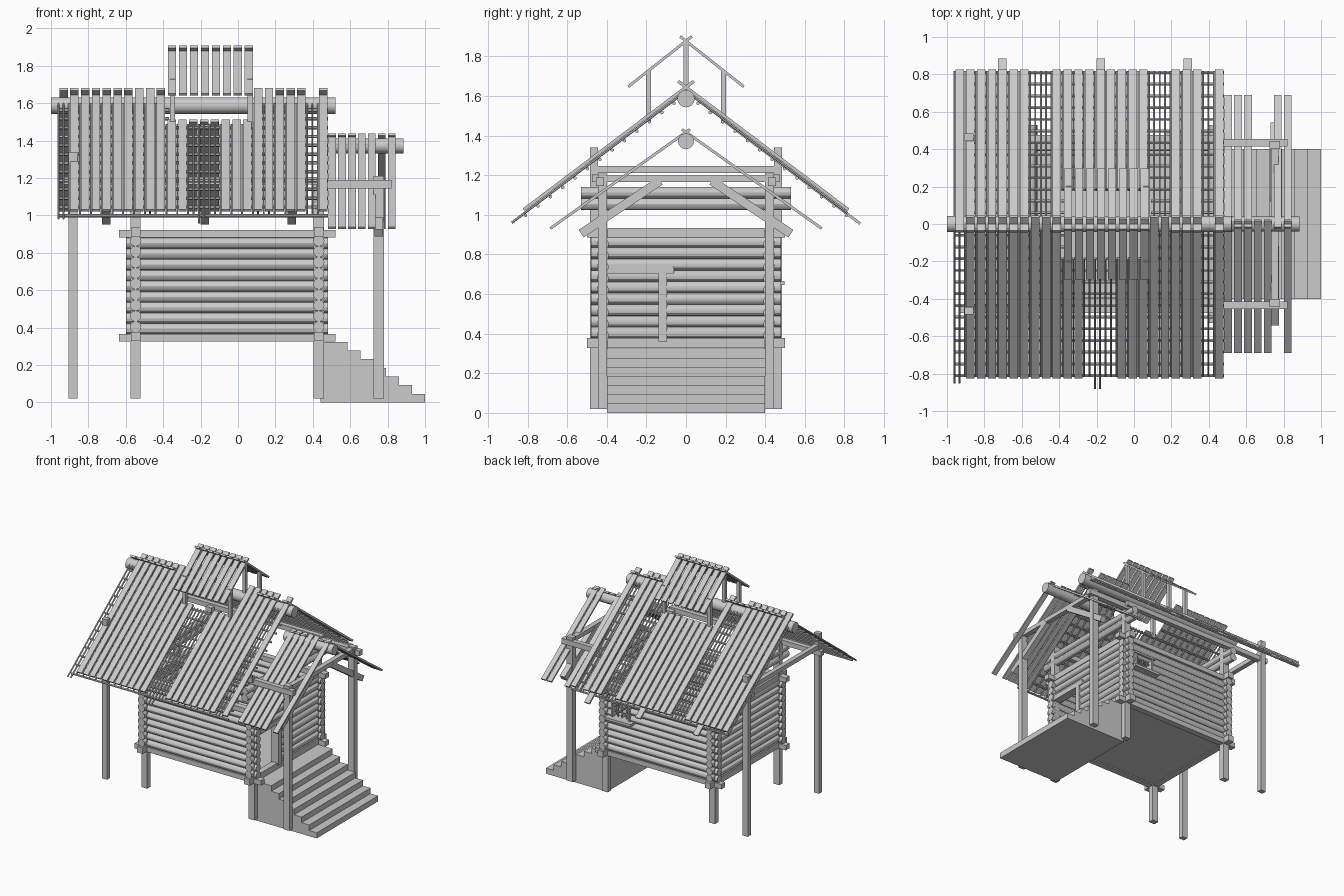
import bpy, bmesh
from mathutils import Vector, Matrix

if "Cube" in bpy.data.objects:
    bpy.data.objects.remove(bpy.data.objects["Cube"])


class Part:
    """Collects boxes, boards and logs into one named object."""
    def __init__(self, name):
        self.name, self.bm = name, bmesh.new()

    def box(self, x0, x1, y0, y1, z0, z1):
        m = Matrix.Translation(((x0 + x1) / 2, (y0 + y1) / 2, (z0 + z1) / 2))
        m = m @ Matrix.Diagonal((x1 - x0, y1 - y0, z1 - z0, 1))
        bmesh.ops.create_cube(self.bm, size=1, matrix=m)

    def board(self, x, a, b, w, t):
        """Board in the plane of constant x, from (y, z) a to b."""
        a, b = Vector((x, *a)), Vector((x, *b))
        d = (b - a).normalized()
        m = Matrix((Vector((1, 0, 0)), d, Vector((1, 0, 0)).cross(d))).transposed().to_4x4()
        m = Matrix.Translation((a + b) / 2) @ m @ Matrix.Diagonal((w, (b - a).length, t, 1))
        bmesh.ops.create_cube(self.bm, size=1, matrix=m)

    def log(self, a, b, r, n=12):
        a, b = Vector(a), Vector(b)
        q = (b - a).to_track_quat('Z', 'Y').to_matrix().to_4x4()
        bmesh.ops.create_cone(self.bm, cap_ends=True, segments=n, radius1=r, radius2=r,
                              depth=(b - a).length, matrix=Matrix.Translation((a + b) / 2) @ q)

    def done(self):
        me = bpy.data.meshes.new(self.name)
        self.bm.to_mesh(me)
        self.bm.free()
        ob = bpy.data.objects.new(self.name, me)
        bpy.context.collection.objects.link(ob)
        bpy.ops.object.select_all(action='DESELECT')
        ob.select_set(True)
        bpy.context.view_layer.objects.active = ob
        bpy.ops.object.shade_smooth_by_angle()


XB, XF, YW = -0.547, 0.432, 0.42     # wall centre lines
SIDES = (-1, 1)

# stairs: one solid stepped block
p = Part("stairs")
prof = [(0.44, 0)]
for i in range(7):
    x = 1.0 - 0.0692 * i
    prof += [(x, 0.0463 * i), (x, 0.0463 * (i + 1))]
prof.append((0.44, 0.324))
f = p.bm.faces.new([p.bm.verts.new((x, -0.4, z)) for x, z in prof])
ext = bmesh.ops.extrude_face_region(p.bm, geom=[f])
bmesh.ops.translate(p.bm, vec=(0, 0.8, 0),
                    verts=[v for v in ext['geom'] if isinstance(v, bmesh.types.BMVert)])
bmesh.ops.recalc_face_normals(p.bm, faces=p.bm.faces)
p.done()

# posts: house corners, rear roof posts, porch posts
p = Part("house_posts")
for x in (XB, XF):
    for s in SIDES:
        p.box(x - 0.027, x + 0.027, s * YW - 0.022, s * YW + 0.022, 0.02, 1.19)
p.done()
p = Part("rear_posts")
for s in SIDES:
    p.box(-0.905, -0.857, s * 0.465 - 0.02, s * 0.465 + 0.02, 0.02, 1.34)
p.box(-0.9, -0.862, -0.485, 0.485, 1.212, 1.248)
p.done()
p = Part("porch_posts")
for s in SIDES:
    p.box(0.725, 0.78, s * 0.422 - 0.022, s * 0.422 + 0.022, 0.02, 1.21)
p.done()

# floor, sill beams and top beams
p = Part("floor")
p.box(XB, XF, -YW, YW, 0.335, 0.36)
p.done()
p = Part("sill_and_top_beams")
for z in (0.325, 0.883):
    for s in SIDES:
        p.box(-0.635, 0.52, s * YW - 0.025, s * YW + 0.025, z, z + 0.04)
    for x in (XB, XF):
        p.box(x - 0.025, x + 0.025, -0.5, 0.5, z + 0.003, z + 0.052)
p.done()

# log walls
pitch, R, N = 0.0575, 0.03, 9
DOOR, WIN = (-0.40, -0.10), (0.20, 0.36)
front, back, rear, entry = (Part(n) for n in
                            ("front_wall", "back_wall", "rear_wall", "entry_wall"))
for i in range(N):
    z = 0.392 + pitch * i
    front.log((-0.60, -YW, z), (0.48, -YW, z), R)
    cuts = [(-0.60, WIN[0]), (WIN[1], 0.48)] if 0.67 < z < 0.79 else [(-0.60, 0.48)]
    for a, b in cuts:
        back.log((a, YW, z), (b, YW, z), R)
    zs = z + 0.012
    rear.log((XB, -0.48, zs), (XB, 0.48, zs), R)
    cuts = [(-0.48, DOOR[0]), (DOOR[1], 0.48)] if zs < 0.71 else [(-0.48, 0.48)]
    for a, b in cuts:
        entry.log((XF, a, zs), (XF, b, zs), R)
for z in (1.055, 1.112):             # gable logs above the open strip
    rear.log((XB, -0.53, z), (XB, 0.53, z), R)
    entry.log((XF, -0.53, z), (XF, 0.53, z), R)
for w in (front, back, rear, entry):
    w.done()

# door frame and barred window
p = Part("door_frame")
p.box(0.40, 0.468, -0.14, -0.095, 0.36, 0.71)
p.box(0.40, 0.468, -0.40, -0.06, 0.705, 0.747)
p.done()
p = Part("window_frame")
p.box(0.16, 0.40, 0.40, 0.497, 0.645, 0.665)
p.box(0.18, 0.38, 0.40, 0.465, 0.785, 0.80)
for x in (0.195, 0.35):
    p.box(x, x + 0.015, 0.40, 0.46, 0.66, 0.79)
for x in (0.24, 0.28, 0.32):
    p.box(x - 0.004, x + 0.004, 0.425, 0.433, 0.66, 0.79)
for z in (0.705, 0.745):
    p.box(0.2, 0.36, 0.425, 0.433, z - 0.004, z + 0.004)
p.done()

# main roof: boards on poles on battens, z = RZ - SL*|y|
RZ, SL = 1.645, 0.755
HOLE = (-0.37, 0.09)                 # smoke opening under the hood


def pt(s, y, off=0.0, rz=RZ, sl=SL):
    return (s * y, rz - sl * y + off)


xs = [-0.9325 + 0.0578 * i for i in range(25)]
gone = {-1: (0, 12, 13, 14, 23), 1: (7, 8, 18, 19, 23)}
p, poles, bat = Part("roof_boards"), Part("roof_poles"), Part("roof_battens")
for s in SIDES:
    for i, x in enumerate(xs):
        hole = HOLE[0] < x < HOLE[1]
        top = 0.185 if hole else -0.04
        if i not in gone[s]:
            p.board(x, pt(s, top), pt(s, 0.82), 0.045, 0.016)
        end = 0.88 if (s < 0 and i == 13) else 0.85 if (s < 0 and i == 0) else 0.815
        for dx in (-0.028, 0.0) if i in gone[s] else (-0.028,):
            a, b = pt(s, max(top, 0.0), -0.02), pt(s, end, -0.02)
            poles.log((x + dx, *a), (x + dx, *b), 0.006, 6)
    for k in range(13):
        y = 0.06 + 0.0625 * k
        runs = [(-0.955, HOLE[0]), (HOLE[1], 0.48)] if y < 0.18 else [(-0.955, 0.48)]
        for a, b in runs:
            bat.log((a, *pt(s, y, -0.036)), (b, *pt(s, y, -0.036)), 0.009, 6)
for x in (-0.705, -0.178, 0.288):    # long hooked rafters at the back
    poles.board(x, pt(1, 0.19, -0.025), pt(1, 0.88, -0.025), 0.046, 0.014)
for q in (p, poles, bat):
    q.done()

# ridge logs and wall plates
p = Part("ridge_logs")
p.log((-1.0, 0, 1.587), (0.52, 0, 1.587), 0.044, 16)
p.log((0.44, 0, 1.372), (0.885, 0, 1.372), 0.04, 16)
p.done()
p = Part("wall_plates")
for s in SIDES:
    p.box(-0.93, 0.46, s * 0.455 - 0.02, s * 0.455 + 0.02, 1.165, 1.205)
    p.box(0.42, 0.82, s * 0.435 - 0.02, s * 0.435 + 0.02, 1.145, 1.188)
p.done()

# smoke hood over the ridge opening
p = Part("smoke_hood")
for s in SIDES:
    for i in range(8):
        x = -0.353 + 0.0587 * i
        p.board(x, pt(s, -0.03, 0, 1.878, 0.79), pt(s, 0.292, 0, 1.878, 0.79), 0.044, 0.014)
    for x in (-0.35, 0.065):
        p.box(x - 0.014, x + 0.014, s * 0.19 - 0.013, s * 0.19 + 0.013, 1.47, 1.73)
for x in (-0.35, 0.065):
    p.box(x - 0.014, x + 0.014, -0.013, 0.013, 1.6, 1.875)
p.done()

# porch roof boards, with some missing
p = Part("porch_roof_boards")
for s in SIDES:
    for i in range(7):
        if i in ((5,) if s < 0 else (3, 4)):
            continue
        x = 0.502 + 0.0533 * i
        p.board(x, pt(s, -0.02, 0, 1.418, 0.71), pt(s, 0.685, 0, 1.418, 0.71), 0.042, 0.014)
p.done()

# porch truss: tie beam, sloping braces
p = Part("porch_truss")
p.box(0.732, 0.773, -0.44, 0.44, 1.165, 1.2)
for s in SIDES:
    p.board(0.752, (s * 0.53, 0.905), (s * 0.13, 1.172), 0.045, 0.045)
p.done()
